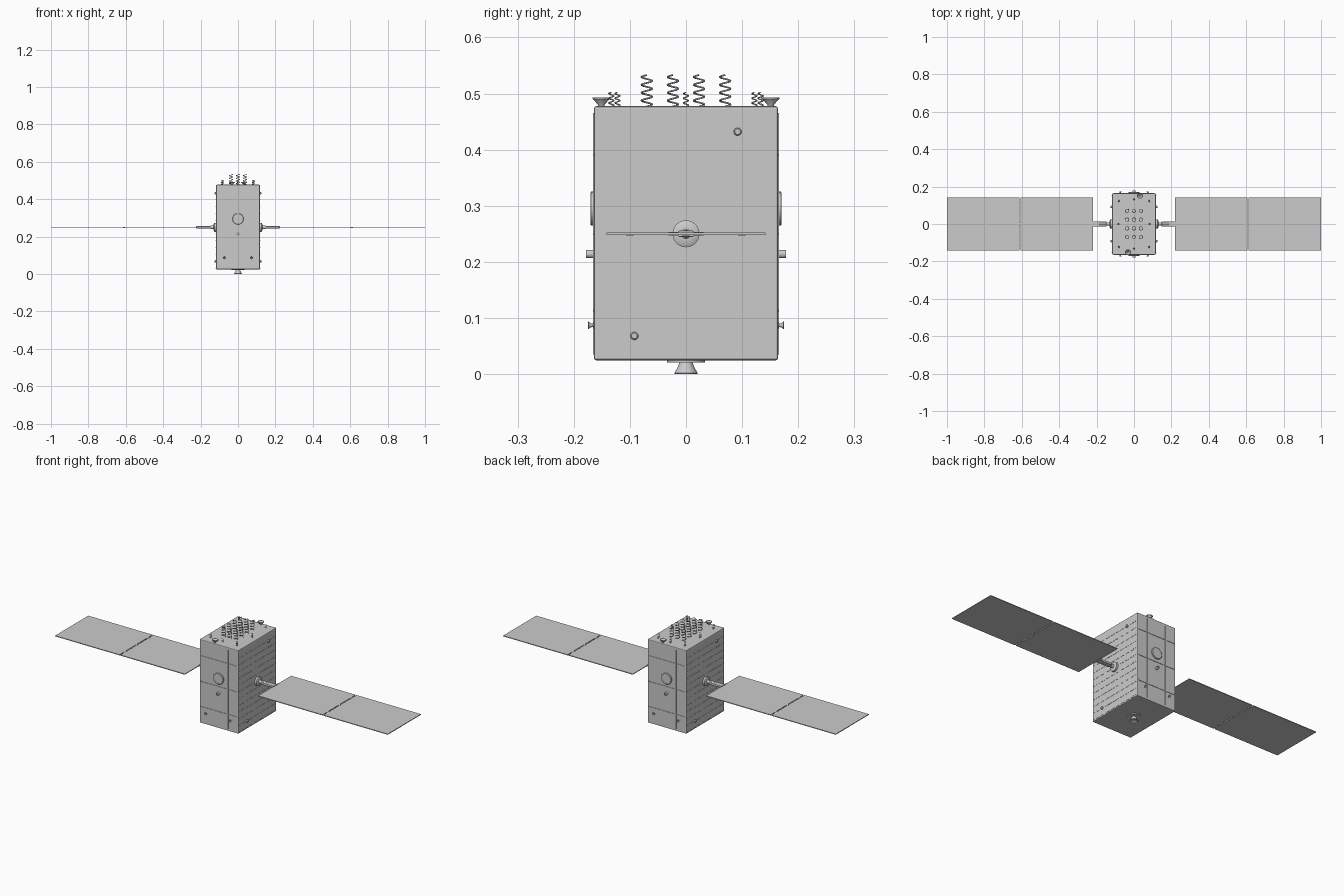
import bpy, bmesh, math
from mathutils import Vector, Matrix

if "Cube" in bpy.data.objects:
    bpy.data.objects.remove(bpy.data.objects["Cube"])

X, Y, Z = Vector((1, 0, 0)), Vector((0, 1, 0)), Vector((0, 0, 1))


def finish(name, bm, smooth=False):
    bmesh.ops.recalc_face_normals(bm, faces=bm.faces)
    me = bpy.data.meshes.new(name)
    bm.to_mesh(me)
    bm.free()
    ob = bpy.data.objects.new(name, me)
    bpy.context.collection.objects.link(ob)
    if smooth:
        bpy.ops.object.select_all(action='DESELECT')
        ob.select_set(True)
        bpy.context.view_layer.objects.active = ob
        bpy.ops.object.shade_smooth_by_angle(angle=math.radians(35))
    return ob


def add_box(bm, c, s):
    bmesh.ops.create_cube(bm, size=1, matrix=Matrix.Translation(c) @ Matrix.Diagonal((*s, 1)))


def boxes(name, items, bevel=0):
    bm = bmesh.new()
    for c, s in items:
        add_box(bm, c, s)
    if bevel:
        bmesh.ops.bevel(bm, geom=bm.edges[:], offset=bevel, segments=2, affect='EDGES', profile=0.5)
    return finish(name, bm)


def lathe(name, profile, loc, axis=Z, seg=32):
    """Revolve (radius, height) points around an axis starting at loc."""
    bm = bmesh.new()
    m = Matrix.Translation(loc) @ Z.rotation_difference(axis).to_matrix().to_4x4()
    rings = []
    for r, h in profile:
        n = 1 if r == 0 else seg
        rings.append([bm.verts.new(m @ Vector((r * math.cos(a), r * math.sin(a), h)))
                      for a in (2 * math.pi * i / seg for i in range(n))])
    for a, b in zip(rings, rings[1:]):
        for i in range(seg):
            j = (i + 1) % seg
            q = [a[i % len(a)], a[j % len(a)], b[j % len(b)], b[i % len(b)]]
            bm.faces.new(list(dict.fromkeys(q)))
    return finish(name, bm, True)


def helix(name, x, y, r, height, turns, wire):
    cu = bpy.data.curves.new(name, 'CURVE')
    cu.dimensions = '3D'
    cu.bevel_depth = wire
    cu.bevel_resolution = 2
    cu.use_fill_caps = True
    n = turns * 20
    sp = cu.splines.new('POLY')
    sp.points.add(n)
    for i, p in enumerate(sp.points):
        a = 2 * math.pi * turns * i / n
        p.co = (x + r * math.cos(a), y + r * math.sin(a), 0.477 + height * i / n, 1)
    ob = bpy.data.objects.new(name, cu)
    bpy.context.collection.objects.link(ob)


# Main body
boxes("body", [((0, 0, 0.251), (0.234, 0.328, 0.453))], 0.004)

# Engine under the body
lathe("engine_flange", [(0, 0), (0.034, 0), (0.034, 0.005), (0, 0.005)], (0, 0, 0.021))
lathe("engine_nozzle", [(0, 0.012), (0.018, 0.001), (0.02, 0), (0.0205, 0.002), (0.015, 0.012),
                        (0.011, 0.022), (0, 0.022)], (0, 0, 0))

# Helix antennas on the top deck
for i in range(3):
    for j in range(4):
        helix("helix_antenna", (i - 1) * 0.037, (j - 1.5) * 0.0465, 0.0095, 0.056, 4, 0.0016)
small = [(sx * 0.08, sy * 0.122) for sx in (-1, 1) for sy in (-1, 1)]
small += [(0, 0.133), (0, -0.133), (0.085, 0), (-0.085, 0)]
for x, y in small:
    helix("small_helix_antenna", x, y, 0.0045, 0.025, 3, 0.0012)

rows = [0.032 + 0.0365 * i for i in range(12)]
# Everything else repeats under a half turn: s = 1 and s = -1
for s in (1, -1):
    # Horn on the top deck
    lathe("top_horn", [(0, 0), (0.005, 0), (0.006, 0.003), (0.0145, 0.013), (0.016, 0.013),
                       (0.016, 0.016), (0.013, 0.016), (0.004, 0.006), (0, 0.006)],
          (s * 0.032, s * 0.151, 0.477))

    # Front and back panel strips
    f = -s * 0.1645
    strips = [((x, f, 0.25), (0.003, 0.003, 0.43)) for x in (-0.055, 0.055)]
    strips += [((0, f, z), (0.218, 0.003, 0.003)) for z in (0.39, 0.25)]
    strips.append(((0, f, 0.113), (0.218, 0.003, 0.005)))
    boxes("panel_strips", strips)

    # Round cover, sensor and thrusters on front and back
    out = -s * Y
    lathe("round_cover", [(0, 0), (0.03, 0), (0.03, 0.006), (0.028, 0.0075), (0, 0.0075)],
          (0, -s * 0.163, 0.295), out)
    lathe("sensor_tube", [(0, 0), (0.0075, 0), (0.0075, 0.0155), (0.0055, 0.0155), (0.0055, 0.012),
                          (0, 0.012)], (0, -s * 0.163, 0.214), out, 24)
    for x in (-0.073, 0.073):
        lathe("thruster", [(0, 0), (0.006, 0), (0.006, 0.002), (0.003, 0.003), (0.004, 0.008),
                           (0.007, 0.011), (0.006, 0.0115), (0.003, 0.007), (0, 0.007)],
              (x, -s * 0.163, 0.087), out, 20)

    # Side radiator: rows of slats, centre rib and bolts
    side = s * X
    f = s * 0.1172
    slats = [((f, (j - 3.5) * 0.036, z), (0.002, 0.026, 0.0025)) for z in rows for j in range(8)]
    slats.append(((f, 0, 0.25), (0.003, 0.003, 0.416)))
    boxes("side_slats", slats)
    for z in rows:
        for y in (-0.152, 0.152):
            lathe("bolt", [(0, 0), (0.0015, 0), (0.0015, 0.003), (0, 0.003)], (s * 0.1165, y, z), side, 8)

    # Side sensors
    for y, z in ((0.092, 0.432), (-0.092, 0.068)):
        lathe("side_sensor", [(0, 0), (0.007, 0), (0.007, 0.006), (0.005, 0.008), (0, 0.008)],
              (s * 0.1165, s * y, z), side, 24)

    # Solar wing drive and boom
    lathe("wing_drive", [(0, 0), (0.024, 0), (0.024, 0.01), (0.016, 0.014), (0.009, 0.014),
                         (0.009, 0.03), (0.007, 0.032), (0.007, 0.07), (0, 0.07)],
          (s * 0.1165, 0, 0.25), side)
    boxes("wing_yoke", [((s * 0.185, 0, 0.25), (0.078, 0.028, 0.011))], 0.002)
    boxes("wing_root_bar", [((s * 0.222, 0, 0.25), (0.006, 0.062, 0.006))])

    # Two solar panels joined by hinges
    boxes("solar_panels", [((s * 0.414, 0, 0.25), (0.387, 0.284, 0.004)),
                           ((s * 0.8065, 0, 0.25), (0.387, 0.284, 0.004))])
    boxes("panel_hinges", [((s * 0.61, y, 0.25), (0.012, 0.014, 0.0055)) for y in (-0.1, 0, 0.1)])
